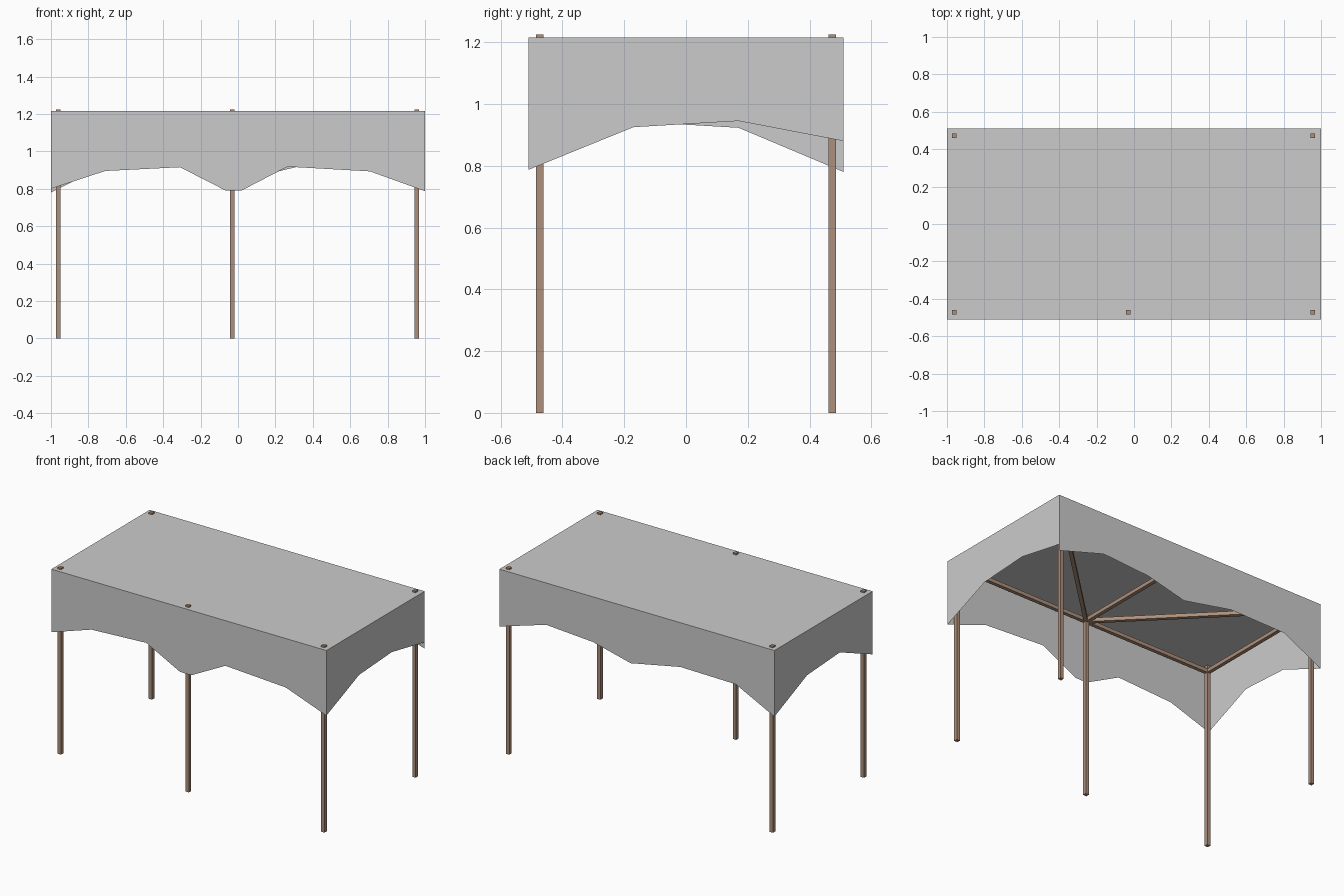
import bpy, bmesh, math
from mathutils import Vector, Matrix

if "Cube" in bpy.data.objects:
    bpy.data.objects.remove(bpy.data.objects["Cube"])

wood = bpy.data.materials.new("wood")
wood.diffuse_color = (0.42, 0.28, 0.20, 1)
wood.use_nodes = True
wood.node_tree.nodes["Principled BSDF"].inputs["Base Color"].default_value = wood.diffuse_color

X, Y, TOP = 1.0, 0.51, 1.215      # cloth half sizes and roof height
PX = (-0.96, -0.03, 0.957)        # post positions
PY, T = 0.473, 0.024              # post offset and timber thickness
BEAM_Z = 1.178


def add_object(name, bm, mat=None):
    mesh = bpy.data.meshes.new(name)
    bm.to_mesh(mesh)
    bm.free()
    ob = bpy.data.objects.new(name, mesh)
    bpy.context.collection.objects.link(ob)
    if mat:
        mesh.materials.append(mat)
    return ob


def timber(name, a, b):
    """Square bar between two points."""
    a, b = Vector(a), Vector(b)
    d = b - a
    rot = d.to_track_quat('X', 'Z').to_matrix().to_4x4()
    bm = bmesh.new()
    bmesh.ops.create_cube(bm, size=1, matrix=Matrix.Translation((a + b) / 2) @ rot
                          @ Matrix.Diagonal((d.length, T, T, 1)))
    add_object(name, bm, wood)


def skirt(name, profile, place):
    """Hanging cloth: strips from the roof edge to a scalloped lower edge."""
    bm = bmesh.new()
    low = [bm.verts.new(place(u, z)) for u, z in profile]
    high = [bm.verts.new(place(u, TOP)) for u, z in profile]
    bm.faces.new(low + high[::-1])
    add_object(name, bm)


# cloth roof
bm = bmesh.new()
bm.faces.new([bm.verts.new((x, y, TOP)) for x, y in ((-X, -Y), (X, -Y), (X, Y), (-X, Y))])
add_object("cloth_roof", bm)

# cloth skirts, each listed left to right as seen from outside
skirt("front_skirt", [(-X, .80), (-.71, .895), (-.31, .915), (-.065, .79), (.018, .79),
                      (.265, .918), (.705, .893), (X, .787)], lambda u, z: (u, -Y, z))
skirt("back_skirt", [(X, .838), (.66, .94), (.32, .918), (.045, .852), (-.316, .924),
                     (-.72, .918), (-X, .78)], lambda u, z: (u, Y, z))
skirt("right_skirt", [(-Y, .787), (-.17, .925), (.17, .945), (Y, .88)],
      lambda u, z: (X, u, z))
skirt("left_skirt", [(Y, .78), (.17, .923), (-.17, .943), (-Y, .80)],
      lambda u, z: (-X, u, z))

# posts: three at the front, two at the back
for y, xs, side in ((-PY, PX, "front"), (PY, (PX[0], PX[2]), "back")):
    for i, x in enumerate(xs):
        timber(f"{side}_post_{i + 1}", (x, y, 0), (x, y, 1.225))

# perimeter beams
corners = [(PX[0], -PY), (PX[2], -PY), (PX[2], PY), (PX[0], PY)]
for i, name in enumerate(("front_beam", "right_beam", "back_beam", "left_beam")):
    timber(name, (*corners[i], BEAM_Z), (*corners[(i + 1) % 4], BEAM_Z))

# rafters fanning out from the middle front post
for name, x in zip(("left_rafter", "middle_rafter", "right_rafter"), PX):
    timber(name, (PX[1], -PY, BEAM_Z), (x, PY, BEAM_Z))
